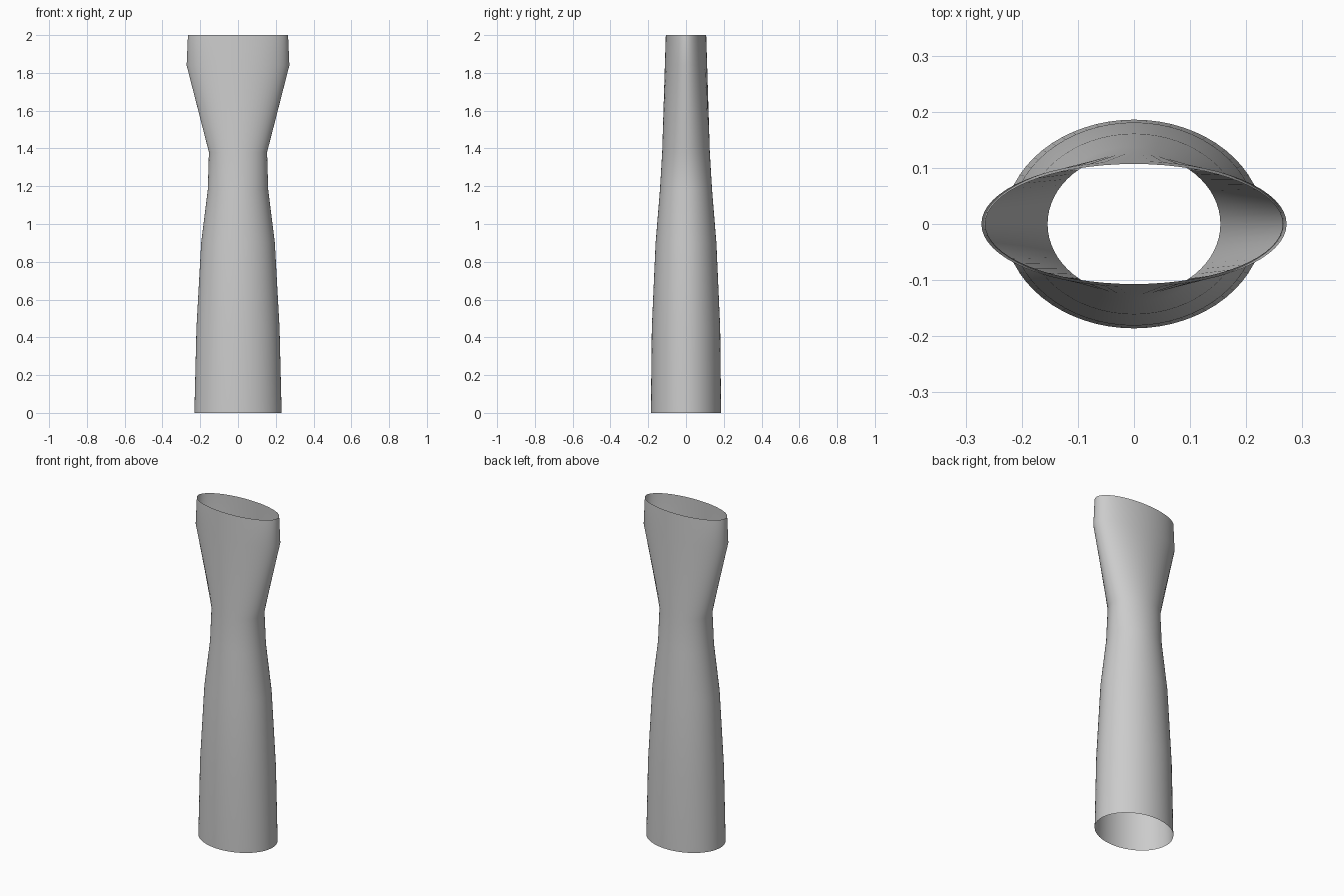
import bpy, bmesh, math

cube = bpy.data.objects.get("Cube")
if cube:
    bpy.data.objects.remove(cube, do_unlink=True)

# Plain grey material
grey = bpy.data.materials.new("plain_grey")
grey.use_nodes = True
colour = (0.6, 0.6, 0.6, 1)
grey.diffuse_color = colour
grey.node_tree.nodes["Principled BSDF"].inputs["Base Color"].default_value = colour

# Elliptical sections, bottom to top: height, half width, half depth
SECTIONS = [
    (0.0, 0.231, 0.186),
    (0.45, 0.22, 0.181),
    (0.9, 0.195, 0.161),
    (1.18, 0.16, 0.138),
    (1.38, 0.154, 0.126),
    (1.84, 0.272, 0.112),
    (2.0, 0.265, 0.107),
]
SIDES = 64

# Open tube lofted through the sections
bm = bmesh.new()
rings = []
for z, rx, ry in SECTIONS:
    angles = [math.tau * i / SIDES for i in range(SIDES)]
    rings.append([bm.verts.new((rx * math.cos(a), ry * math.sin(a), z)) for a in angles])
for low, high in zip(rings, rings[1:]):
    for i in range(SIDES):
        j = (i + 1) % SIDES
        bm.faces.new((low[i], low[j], high[j], high[i]))

mesh = bpy.data.meshes.new("flared_tube")
bm.to_mesh(mesh)
bm.free()
mesh.materials.append(grey)
tube = bpy.data.objects.new("flared_tube", mesh)
bpy.context.collection.objects.link(tube)

# Smooth shading
bpy.context.view_layer.objects.active = tube
tube.select_set(True)
bpy.ops.object.shade_smooth_by_angle(angle=math.radians(30))
